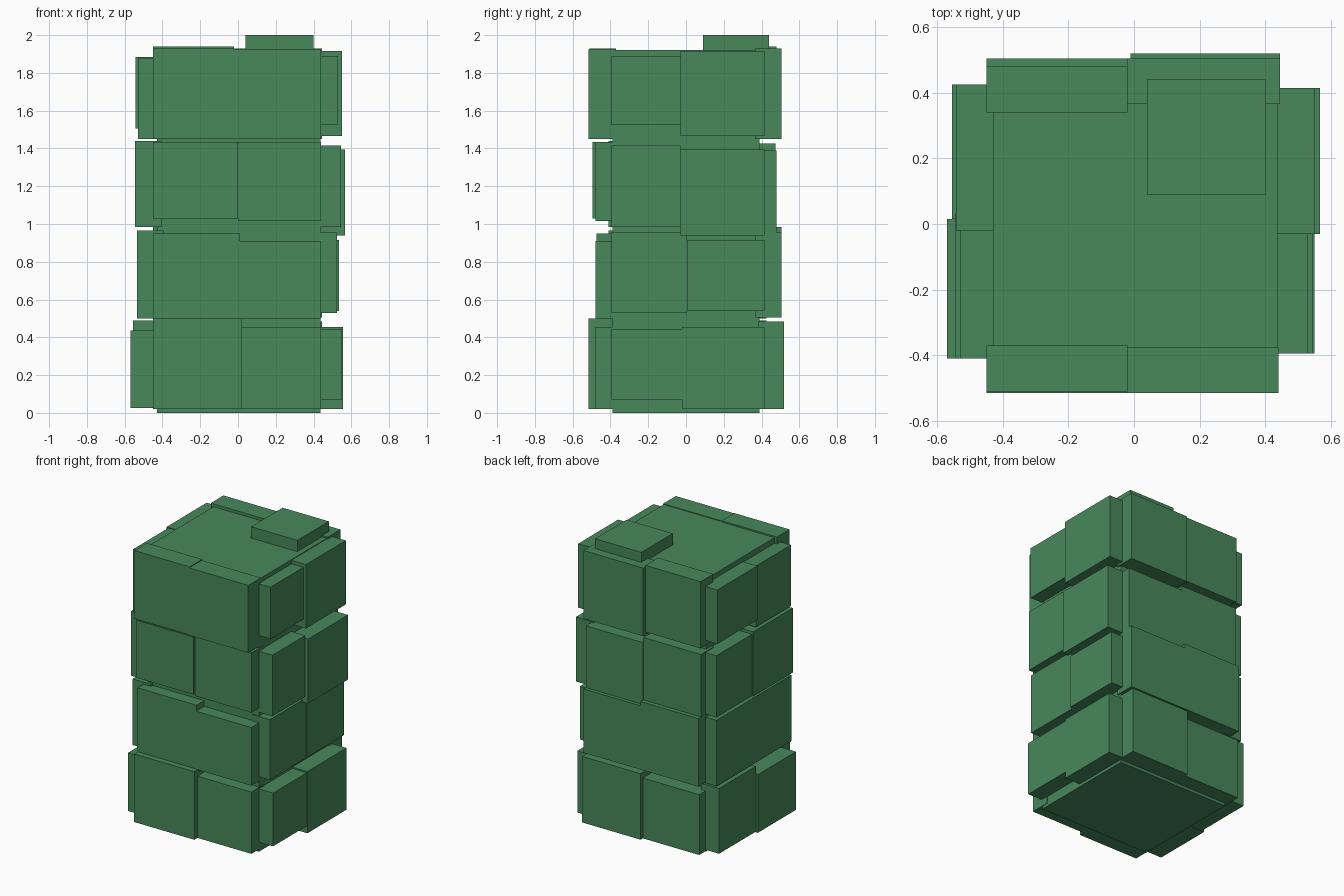
import bpy
import bmesh
from mathutils import Matrix, Vector

cube = bpy.data.objects.get("Cube")
if cube:
    bpy.data.objects.remove(cube, do_unlink=True)

green = bpy.data.materials.new("leaf_green")
green.use_nodes = True
colour = (0.065, 0.25, 0.105, 1)
green.diffuse_color = colour
green.node_tree.nodes["Principled BSDF"].inputs["Base Color"].default_value = colour


def block(name, xs, ys, zs):
    """Box spanning the given x, y and z ranges."""
    lo, hi = (Vector(corner) for corner in zip(xs, ys, zs))
    bm = bmesh.new()
    place = Matrix.Translation((lo + hi) / 2) @ Matrix.Diagonal((*(hi - lo), 1))
    bmesh.ops.create_cube(bm, size=1, matrix=place)
    mesh = bpy.data.meshes.new(name)
    bm.to_mesh(mesh)
    bm.free()
    mesh.materials.append(green)
    bpy.context.collection.objects.link(bpy.data.objects.new(name, mesh))


def slab_pair(side, layer, seam, first, second):
    """Two slabs meeting at a seam; each is given as bottom, top, reach.
    Bottom and top count from the foot of the layer."""
    sign, along_x, start, end = SIDES[side]
    foot = LAYER_HEIGHT * layer
    spans = ((start, seam), (seam, end))
    for half, span, slab in zip("ab", spans, (first, second)):
        bottom, top, reach = slab
        depth = sorted((sign * (reach - SLAB_DEPTH), sign * reach))
        xs, ys = (span, depth) if along_x else (depth, span)
        name = f"{side}_slab_{layer + 1}{half}"
        block(name, xs, ys, (foot + bottom, foot + top))


# Direction of each side, whether it runs along x, and its two ends
SIDES = {
    "front": (-1, True, -0.45, 0.44),
    "back": (1, True, -0.45, 0.445),
    "left": (1, False, -0.395, 0.415),
    "right": (-1, False, -0.41, 0.425),
}
LAYER_HEIGHT = 0.48
SLAB_DEPTH = 0.14

# Solid trunk inside the slabs, and the loose slab on top
block("core", (-0.43, 0.437), (-0.39, 0.39), (0, 1.92))
block("top_slab", (0.04, 0.4), (0.09, 0.44), (1.9, 2))

# Front slabs
slab_pair("front", 0, 0.02, (0.02, 0.5, 0.515), (0.02, 0.455, 0.48))
slab_pair("front", 1, 0.01, (0.02, 0.47, 0.475), (0.02, 0.43, 0.48))
slab_pair("front", 2, 0, (0.07, 0.475, 0.495), (0.055, 0.475, 0.48))
slab_pair("front", 3, -0.02, (0.01, 0.49, 0.51), (0.01, 0.485, 0.515))

# Back slabs
slab_pair("back", 0, -0.01, (0.02, 0.445, 0.495), (0.02, 0.485, 0.52))
slab_pair("back", 1, 0, (0.025, 0.505, 0.505), (0.025, 0.475, 0.505))
slab_pair("back", 2, 0, (-0.01, 0.465, 0.475), (-0.015, 0.43, 0.48))
slab_pair("back", 3, -0.02, (0.03, 0.5, 0.48), (0.01, 0.49, 0.505))

# Left slabs
slab_pair("left", 0, -0.02, (0.07, 0.445, 0.55), (0.02, 0.455, 0.555))
slab_pair("left", 1, 0.005, (0.05, 0.475, 0.525), (0.06, 0.435, 0.535))
slab_pair("left", 2, -0.03, (0.025, 0.455, 0.545), (-0.02, 0.435, 0.567))
slab_pair("left", 3, -0.03, (0.085, 0.45, 0.53), (0.025, 0.475, 0.55))

# Right slabs
slab_pair("right", 0, 0.015, (0.025, 0.435, 0.57), (0.03, 0.49, 0.555))
slab_pair("right", 1, 0.01, (0.02, 0.485, 0.535), (0.02, 0.485, 0.535))
slab_pair("right", 2, 0.03, (0.025, 0.48, 0.545), (0.025, 0.46, 0.535))
slab_pair("right", 3, -0.02, (0.01, 0.44, 0.53), (0.065, 0.445, 0.542))
